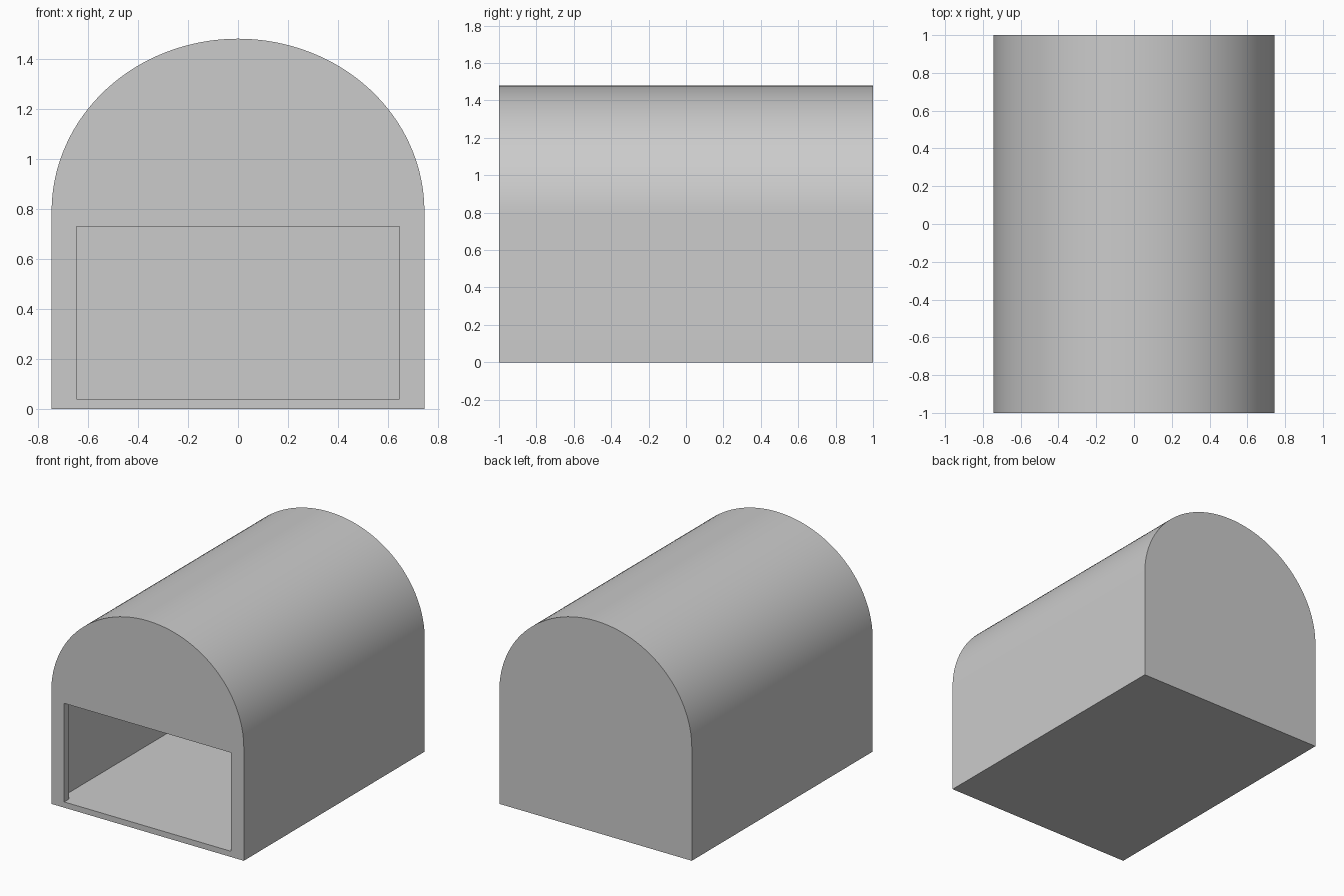
import bpy
import bmesh
from math import cos, sin, pi, radians

if "Cube" in bpy.data.objects:
    bpy.data.objects.remove(bpy.data.objects["Cube"], do_unlink=True)

grey = bpy.data.materials.new("plain_grey")
grey.use_nodes = True
grey.diffuse_color = (0.6, 0.6, 0.6, 1)
grey.node_tree.nodes["Principled BSDF"].inputs["Base Color"].default_value = grey.diffuse_color

FRONT, BACK, WALL = -1.0, 1.0, 0.055
FLOOR, DOOR_X, DOOR_TOP = 0.04, 0.645, 0.73
SEGMENTS = 64


def arch(half_width, base, spring, rise):
    """Closed arch outline: two bottom corners, then the curve from right to left."""
    curve = [(half_width * cos(pi * i / SEGMENTS), spring + rise * sin(pi * i / SEGMENTS))
             for i in range(SEGMENTS + 1)]
    return [(-half_width, base), (half_width, base)] + curve


def finish(name, bm):
    bmesh.ops.recalc_face_normals(bm, faces=bm.faces)
    mesh = bpy.data.meshes.new(name)
    bm.to_mesh(mesh)
    bm.free()
    mesh.materials.append(grey)
    obj = bpy.data.objects.new(name, mesh)
    bpy.context.collection.objects.link(obj)
    bpy.ops.object.select_all(action="DESELECT")
    obj.select_set(True)
    bpy.context.view_layer.objects.active = obj
    bpy.ops.object.shade_smooth_by_angle(angle=radians(30))


def ring(bm, outline, y):
    return [bm.verts.new((x, y, z)) for x, z in outline]


def bridge(bm, a, b):
    for i in range(len(a)):
        j = (i + 1) % len(a)
        bm.faces.new((a[i], a[j], b[j], b[i]))


def panel(name, outline, y0, y1):
    """Solid slab with the given outline."""
    bm = bmesh.new()
    a, b = ring(bm, outline, y0), ring(bm, outline, y1)
    bridge(bm, a, b)
    bm.faces.new(a)
    bm.faces.new(b)
    finish(name, bm)


outer = arch(0.745, 0, 0.79, 0.69)
inner = arch(0.70, FLOOR, 0.74, 0.69)

# Hollow vaulted shell with floor, side walls and roof
bm = bmesh.new()
loops = [ring(bm, o, y) for o, y in
         ((outer, FRONT), (outer, BACK), (inner, BACK), (inner, FRONT))]
for i in range(4):
    bridge(bm, loops[i], loops[(i + 1) % 4])
finish("vaulted_shell", bm)

# Closed back wall
panel("back_wall", inner, BACK - WALL, BACK)

# Front wall with a wide low doorway notched out of its bottom edge
doorway = [(-DOOR_X, FLOOR), (-DOOR_X, DOOR_TOP), (DOOR_X, DOOR_TOP), (DOOR_X, FLOOR)]
panel("front_wall", inner[:1] + doorway + inner[1:], FRONT, FRONT + WALL)
